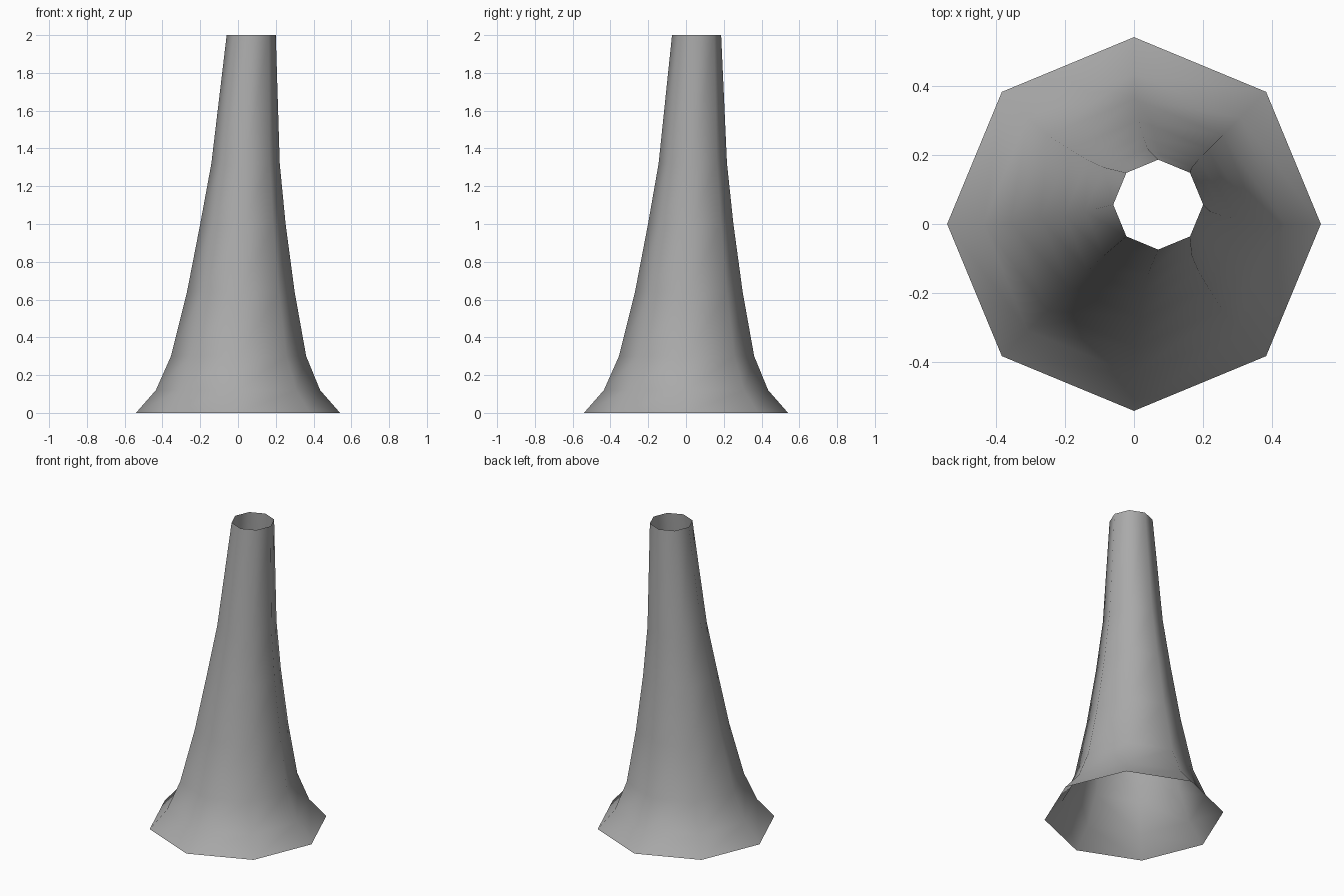
import bpy, bmesh, math

if "Cube" in bpy.data.objects:
    bpy.data.objects.remove(bpy.data.objects["Cube"])

grey = bpy.data.materials.new("plain grey")
grey.diffuse_color = (0.4, 0.4, 0.4, 1)
grey.use_nodes = True
grey.node_tree.nodes["Principled BSDF"].inputs["Base Color"].default_value = grey.diffuse_color

# Rings of the leaning flared tube: (z, centre x, centre y, radius)
rings = [
    (0.00, 0.0, 0.0, 0.54),
    (0.12, 0.0, 0.0, 0.435),
    (0.30, 0.003, 0.003, 0.358),
    (0.64, 0.015, 0.015, 0.285),
    (1.00, 0.026, 0.025, 0.226),
    (1.32, 0.040, 0.036, 0.181),
    (2.00, 0.070, 0.056, 0.130),
]
SIDES = 8

bm = bmesh.new()
loops = []
for z, cx, cy, r in rings:
    angles = [2 * math.pi * i / SIDES for i in range(SIDES)]
    loops.append([bm.verts.new((cx + r * math.cos(a), cy + r * math.sin(a), z)) for a in angles])

# Side walls, open at both ends
for low, high in zip(loops, loops[1:]):
    for i in range(SIDES):
        j = (i + 1) % SIDES
        bm.faces.new((low[i], low[j], high[j], high[i])).smooth = True

mesh = bpy.data.meshes.new("flared_tube")
bm.to_mesh(mesh)
bm.free()
mesh.materials.append(grey)
tube = bpy.data.objects.new("flared_tube", mesh)
bpy.context.collection.objects.link(tube)
